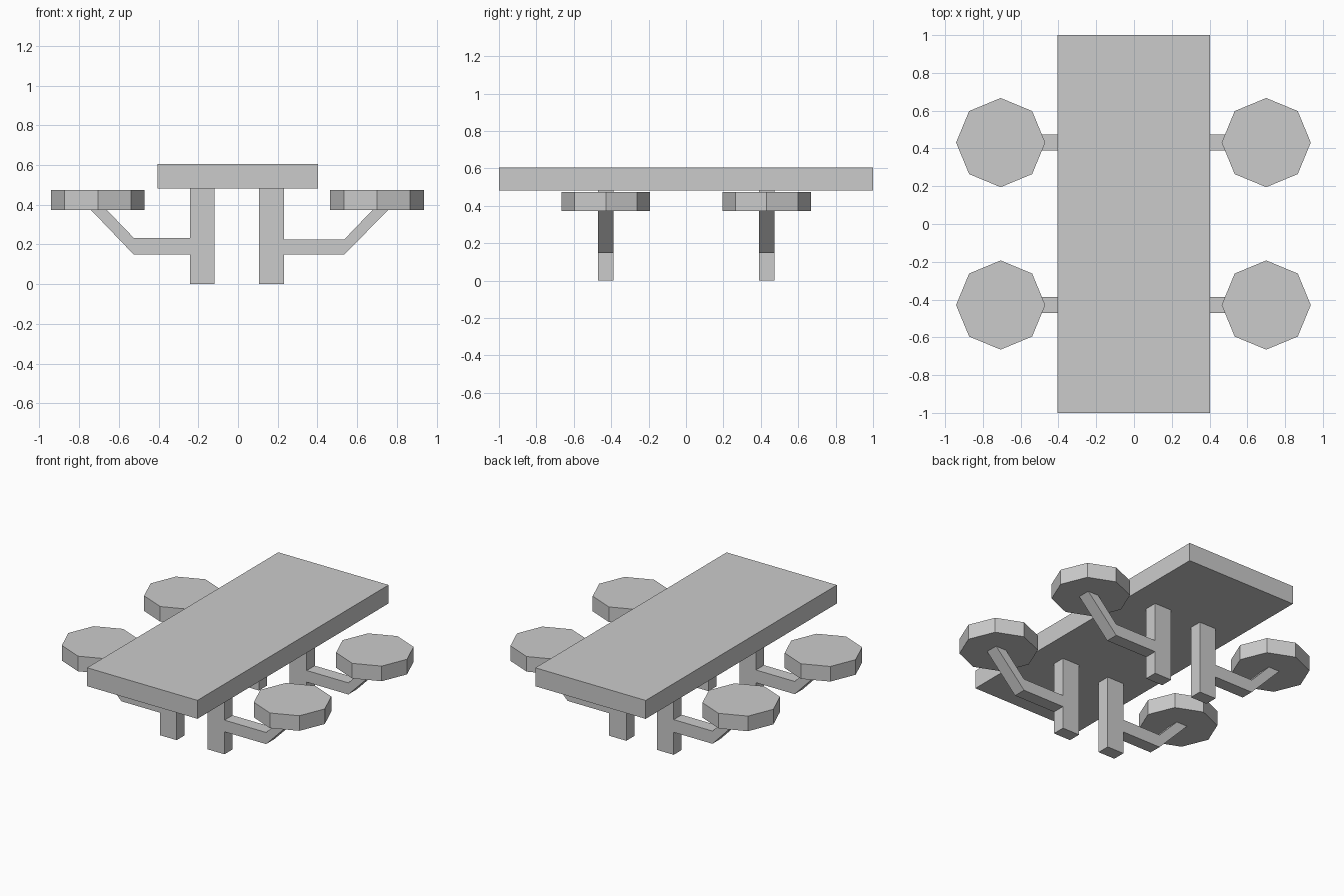
import bpy
import bmesh
from math import pi, cos, sin

if "Cube" in bpy.data.objects:
    bpy.data.objects.remove(bpy.data.objects["Cube"])


def prism(name, profile, start, depth, axis):
    """Extrude a closed 2D profile along axis 'y' (profile is x,z) or 'z' (profile is x,y)."""
    bm = bmesh.new()
    if axis == 'y':
        verts = [bm.verts.new((a, start, b)) for a, b in profile]
        offset = (0, depth, 0)
    else:
        verts = [bm.verts.new((a, b, start)) for a, b in profile]
        offset = (0, 0, depth)
    face = bm.faces.new(verts)
    top = bmesh.ops.extrude_face_region(bm, geom=[face], use_keep_orig=True)
    moved = [g for g in top["geom"] if isinstance(g, bmesh.types.BMVert)]
    bmesh.ops.translate(bm, verts=moved, vec=offset)
    bmesh.ops.recalc_face_normals(bm, faces=bm.faces)
    mesh = bpy.data.meshes.new(name)
    bm.to_mesh(mesh)
    bm.free()
    obj = bpy.data.objects.new(name, mesh)
    bpy.context.collection.objects.link(obj)
    return obj


def rect(a0, a1, b0, b1):
    return [(a0, b0), (a1, b0), (a1, b1), (a0, b1)]


# Table top
prism("table_top", rect(-0.405, 0.403, -1, 1), 0.483, 0.122, 'z')

# Per side: leg x range, arm x,z profile and seat centre x
sides = {
    "left": ((-0.241, -0.119),
             [(-0.241, 0.149), (-0.525, 0.149), (-0.74, 0.373),
              (-0.66, 0.373), (-0.525, 0.233), (-0.241, 0.233)], -0.706),
    "right": ((0.106, 0.231),
              [(0.231, 0.149), (0.536, 0.149), (0.755, 0.373),
               (0.677, 0.373), (0.536, 0.226), (0.231, 0.226)], 0.70),
}

for side, (leg_x, arm, seat_x) in sides.items():
    for row, y in (("front", -0.429), ("back", 0.431)):
        # Upright leg
        prism(f"{row}_{side}_leg", rect(*leg_x, 0, 0.483), y - 0.042, 0.084, 'y')
        # Bent arm carrying the seat
        prism(f"{row}_{side}_arm", arm, y - 0.042, 0.084, 'y')
        # Eight-sided seat
        octagon = [(seat_x + 0.236 * cos(i * pi / 4), y + 0.236 * sin(i * pi / 4))
                   for i in range(8)]
        prism(f"{row}_{side}_seat", octagon, 0.373, 0.1, 'z')
